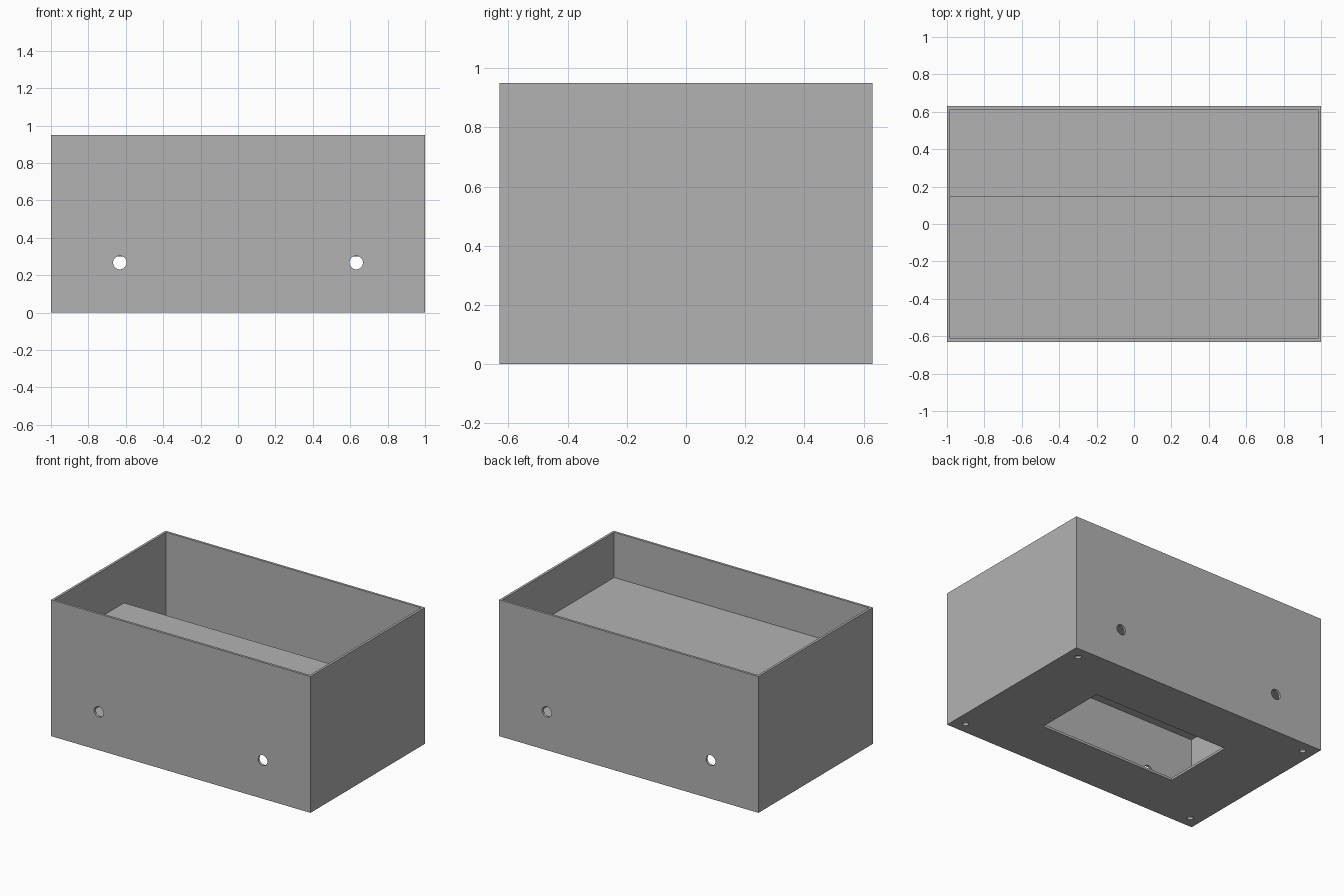
import bpy, bmesh, math
from mathutils import Matrix, Vector

if "Cube" in bpy.data.objects:
    bpy.data.objects.remove(bpy.data.objects["Cube"])

W, D, H = 2.0, 1.26, 0.95      # outer size
T = 0.0167                     # wall thickness

grey = bpy.data.materials.new("plain_grey")
grey.diffuse_color = (0.45, 0.45, 0.45, 1)
grey.use_nodes = True
grey.node_tree.nodes["Principled BSDF"].inputs["Base Color"].default_value = grey.diffuse_color


def make_object(name, bm):
    bmesh.ops.recalc_face_normals(bm, faces=bm.faces)
    mesh = bpy.data.meshes.new(name)
    bm.to_mesh(mesh)
    bm.free()
    mesh.materials.append(grey)
    obj = bpy.data.objects.new(name, mesh)
    bpy.context.collection.objects.link(obj)
    return obj


def box(name, size, centre):
    bm = bmesh.new()
    bmesh.ops.create_cube(bm, size=1, matrix=Matrix.Translation(centre) @ Matrix.Diagonal((*size, 1)))
    return make_object(name, bm)


def cylinder(name, radius, length, centre, rotation=Matrix()):
    bm = bmesh.new()
    bmesh.ops.create_cone(bm, cap_ends=True, segments=32, radius1=radius, radius2=radius,
                          depth=length, matrix=Matrix.Translation(centre) @ rotation)
    return make_object(name, bm)


# Open case: outer block minus cavity, base opening and holes
case = box("case", (W, D, H), (0, 0, H / 2))
cutters = [
    box("cavity_cutter", (W - 2 * T, D - 2 * T, H), (0, 0, H / 2 + T)),
    box("base_opening_cutter", (1.05, 0.52, 0.2), (0, 0, 0)),
]
sideways = Matrix.Rotation(math.pi / 2, 4, 'X')
for sx in (-1, 1):
    # Holes straight through the front and back walls
    cutters.append(cylinder("wall_hole_cutter", 0.036, 2, (sx * 0.632, 0, 0.267), sideways))
    for sy in (-1, 1):
        # Screw holes in the base corners
        cutters.append(cylinder("screw_hole_cutter", 0.02, 0.2, (sx * 0.918, sy * 0.548, 0)))

for cutter in cutters:
    mod = case.modifiers.new("cut", 'BOOLEAN')
    mod.operation = 'DIFFERENCE'
    mod.solver = 'EXACT'
    mod.object = cutter
    cutter.hide_render = True
bpy.context.view_layer.update()
cut_mesh = bpy.data.meshes.new_from_object(case.evaluated_get(bpy.context.evaluated_depsgraph_get()))
case.modifiers.clear()
case.data = cut_mesh
for cutter in cutters:
    bpy.data.objects.remove(cutter)

# Stepped shelf: high tray at the front, riser, low tray at the back
inner_x, inner_y = W / 2 - T, D / 2 - T
high, low, step = 0.635, 0.317, 0.15
profile = [(-inner_y, high - T), (step - T, high - T), (step - T, low - T), (inner_y, low - T),
           (inner_y, low), (step, low), (step, high), (-inner_y, high)]
bm = bmesh.new()
face = bm.faces.new([bm.verts.new((-inner_x, y, z)) for y, z in profile])
ext = bmesh.ops.extrude_face_region(bm, geom=[face])
bmesh.ops.translate(bm, vec=Vector((2 * inner_x, 0, 0)),
                    verts=[g for g in ext["geom"] if isinstance(g, bmesh.types.BMVert)])
make_object("stepped_shelf", bm)

# Smooth hole walls, sharp edges elsewhere
bpy.context.view_layer.objects.active = case
case.select_set(True)
bpy.ops.object.shade_smooth_by_angle(angle=math.radians(30))
